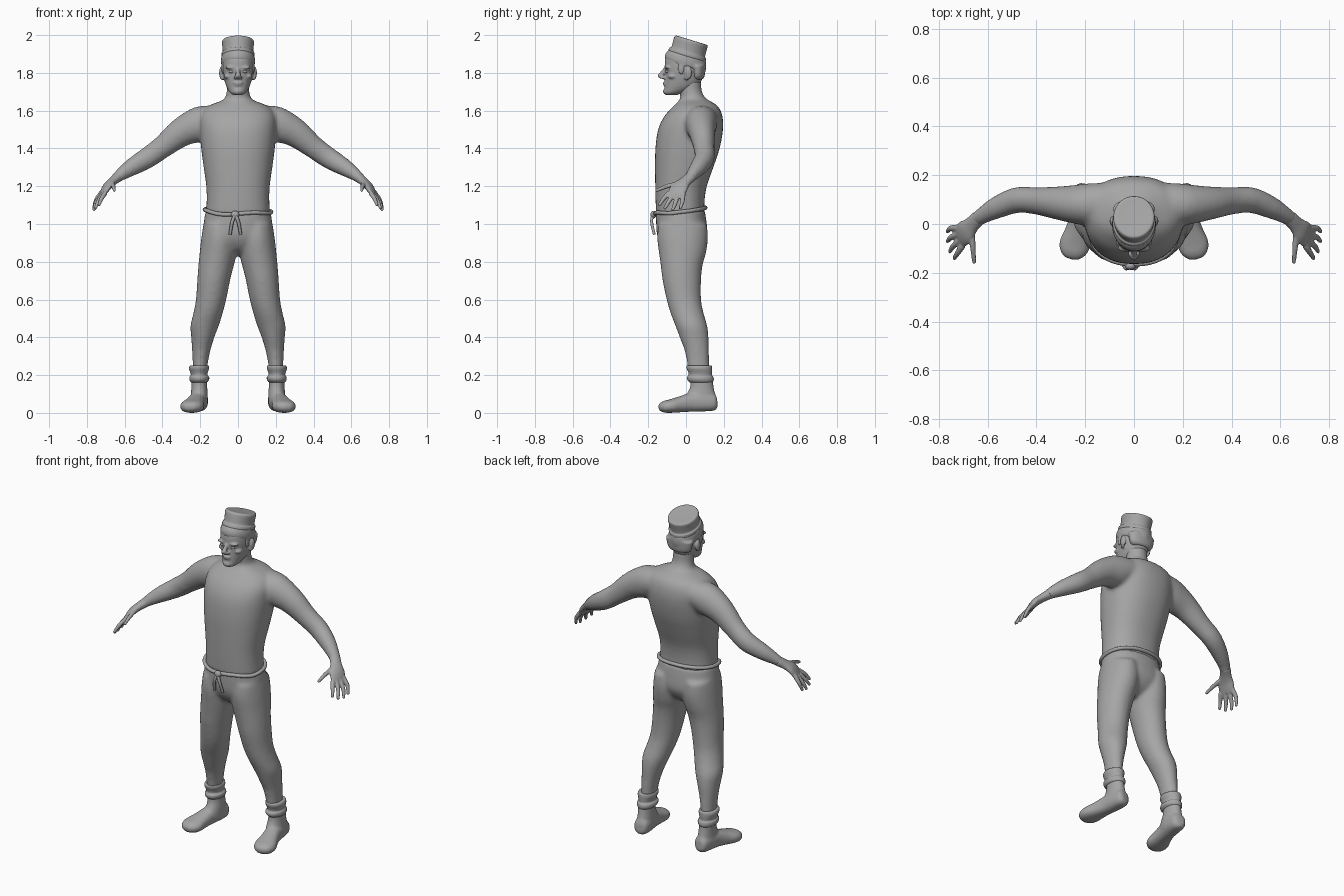
import bpy, bmesh, math
from mathutils import Vector

clay = bpy.data.materials.new("plain grey")
clay.diffuse_color = (0.38, 0.38, 0.38, 1)
X, Y, Z = Vector((1, 0, 0)), Vector((0, 1, 0)), Vector((0, 0, 1))


def spline(rows, steps=4):
    """Smooth rows of numbers with a Catmull-Rom curve."""
    out = []
    for i in range(len(rows) - 1):
        p = [rows[max(0, min(len(rows) - 1, i + k))] for k in (-1, 0, 1, 2)]
        for s in range(steps):
            t = s / steps
            out.append([0.5 * (2 * b + (c - a) * t + (2 * a - 5 * b + 4 * c - d) * t * t
                               + (3 * b - a - 3 * c + d) * t ** 3) for a, b, c, d in zip(*p)])
    return out + [list(rows[-1])]


def loft(bm, rows, axes=None, side=None, mirror=1, power=1.0, n=28, steps=4):
    """Skin elliptical sections (x, y, z, radius a, radius b) and cap the ends."""
    rows = spline(rows, steps) if steps > 1 else rows
    pts = [Vector(r[:3]) for r in rows]
    rings = []
    for i, r in enumerate(rows):
        if axes:
            u, v = axes
        else:
            t = (pts[min(i + 1, len(pts) - 1)] - pts[max(i - 1, 0)]).normalized()
            u = (side - t * side.dot(t)).normalized() if side else t.cross(Z).normalized()
            v = u.cross(t)
        ring = []
        for k in range(n):
            c, s = math.cos(2 * math.pi * k / n), math.sin(2 * math.pi * k / n)
            c, s = (math.copysign(abs(q) ** power, q) for q in (c, s))
            p = pts[i] + u * c * r[3] + v * s * r[4]
            ring.append(bm.verts.new((p.x * mirror, p.y, p.z)))
        rings.append(ring)
    for a, b in zip(rings, rings[1:]):
        for k in range(n):
            bm.faces.new((a[k], a[(k + 1) % n], b[(k + 1) % n], b[k]))
    bm.faces.new(rings[0])
    bm.faces.new(rings[-1])


def upright(bm, rows, **kw):
    """Loft of level sections: z, x min, x max, y min, y max."""
    loft(bm, [((a + b) / 2, (c + d) / 2, z, (b - a) / 2, (d - c) / 2)
              for z, a, b, c, d in rows], axes=(X, Y), **kw)


def blob(bm, loc, size, mirror=1):
    new = bmesh.ops.create_uvsphere(bm, u_segments=20, v_segments=12, radius=1)["verts"]
    for v in new:
        v.co = Vector([c * s + l for c, s, l in zip(v.co, size, loc)])
        v.co.x *= mirror


def finish(bm, name, voxel=0, smooth=0, angle=50):
    bmesh.ops.recalc_face_normals(bm, faces=bm.faces)
    me = bpy.data.meshes.new(name)
    bm.to_mesh(me)
    bm.free()
    me.materials.append(clay)
    ob = bpy.data.objects.new(name, me)
    bpy.context.collection.objects.link(ob)
    bpy.ops.object.select_all(action="DESELECT")
    ob.select_set(True)
    bpy.context.view_layer.objects.active = ob
    if voxel:
        m = ob.modifiers.new("merge", "REMESH")
        m.mode, m.voxel_size, m.use_smooth_shade = "VOXEL", voxel, True
        m = ob.modifiers.new("soften", "SMOOTH")
        m.factor, m.iterations = 0.5, smooth
        for p in me.polygons:
            p.use_smooth = True
    else:
        bpy.ops.object.shade_smooth_by_angle(angle=math.radians(angle))
    return ob


# Torso, neck and sleeves
bm = bmesh.new()
upright(bm, [(1.05, -.17, .17, -.158, .098), (1.12, -.166, .166, -.161, .098),
             (1.2, -.168, .168, -.163, .11), (1.3, -.182, .182, -.164, .145),
             (1.4, -.195, .195, -.162, .178), (1.5, -.203, .203, -.148, .196),
             (1.57, -.2, .2, -.115, .193), (1.62, -.165, .165, -.07, .172),
             (1.65, -.095, .095, -.04, .13), (1.665, -.06, .06, -.03, .1)], power=.88, n=40)
loft(bm, [(0, .06, 1.6, .1, .085), (0, .045, 1.65, .076, .07), (0, .025, 1.7, .06, .06),
          (0, .02, 1.77, .06, .06)], axes=(X, Y))
for s in (1, -1):
    loft(bm, [(.12, .09, 1.555, .08, .075), (.2, .08, 1.53, .085, .093), (.3, .085, 1.485, .07, .077),
              (.4, .095, 1.407, .056, .06), (.48, .098, 1.35, .053, .056), (.56, .068, 1.302, .046, .047),
              (.62, .035, 1.262, .035, .034), (.655, .01, 1.232, .03, .024)], mirror=s)
finish(bm, "torso_and_arms", .011, 8)

# Hands with four fingers and a thumb
bm = bmesh.new()
spread = Vector((.25, .97, 0))
tips = [((.724, -.016, 1.165), (.752, -.018, 1.125), (.764, -.03, 1.085)),
        ((.72, -.042, 1.16), (.75, -.055, 1.115), (.763, -.07, 1.077)),
        ((.712, -.067, 1.16), (.74, -.09, 1.12), (.754, -.112, 1.084)),
        ((.702, -.088, 1.165), (.722, -.118, 1.135), (.736, -.14, 1.102)),
        ((.665, -.035, 1.215), (.66, -.1, 1.2), (.655, -.155, 1.178))]
for s in (1, -1):
    loft(bm, [(.635, .027, 1.25, .031, .028), (.665, -.003, 1.225, .034, .023),
              (.69, -.03, 1.2, .047, .021), (.709, -.048, 1.17, .048, .016),
              (.718, -.054, 1.152, .04, .01)], side=spread, mirror=s)
    for a, b, c in tips:
        loft(bm, [(*a, .014, .013), (*b, .012, .0115), (*c, .009, .008)], side=spread, mirror=s, n=12)
        blob(bm, c, (.009, .009, .009), s)
finish(bm, "hands", .005, 3)

# Trousers
bm = bmesh.new()
upright(bm, [(1.075, -.171, .171, -.158, .099), (1.0, -.182, .182, -.158, .11),
             (.93, -.185, .185, -.15, .112), (.87, -.12, .12, -.115, .08),
             (.835, -.05, .05, -.06, .03)], power=.9, n=40)
for s in (1, -1):
    upright(bm, [(1.0, .02, .183, -.145, .11), (.93, .0, .194, -.153, .117), (.85, .006, .203, -.144, .107),
                 (.78, .022, .21, -.134, .088), (.7, .042, .216, -.124, .08), (.6, .062, .223, -.103, .08),
                 (.53, .08, .236, -.083, .093), (.46, .102, .252, -.056, .113), (.4, .125, .248, -.034, .12),
                 (.33, .146, .243, -.008, .121), (.26, .16, .24, .006, .122), (.22, .162, .24, .01, .125)],
            mirror=s)
finish(bm, "trousers", .011, 7)

# Rolled ankle cuffs
bm = bmesh.new()
for s in (1, -1):
    upright(bm, [(.25, .165, .24, .02, .12), (.25, .156, .254, .005, .135), (.235, .153, .259, .004, .138),
                 (.215, .16, .253, .012, .138), (.2, .162, .25, .014, .138), (.19, .153, .257, .006, .145),
                 (.175, .153, .257, .007, .147), (.163, .162, .25, .018, .142), (.16, .17, .24, .03, .13)],
            mirror=s)
finish(bm, "ankle_cuffs")

# Boots
bm = bmesh.new()
toe_out = Vector((.97, .2, 0))
for s in (1, -1):
    upright(bm, [(.2, .165, .248, .022, .14), (.14, .163, .247, .022, .146), (.09, .16, .25, .0, .157),
                 (.05, .16, .252, -.01, .162)], mirror=s)
    loft(bm, [(.2, .164, .055, .02, .025), (.202, .15, .055, .04, .044), (.206, .1, .06, .047, .052),
              (.217, .03, .056, .046, .05), (.23, -.03, .045, .053, .042), (.242, -.08, .036, .063, .036),
              (.248, -.115, .032, .055, .031), (.251, -.138, .029, .034, .02), (.252, -.145, .028, .012, .008)],
         side=toe_out, mirror=s, power=.85)
finish(bm, "boots", .008, 4)

# Rope belt, following the waist and dipping to the knot
bm = bmesh.new()
N, M = 72, 10
grid = []
for i in range(N):
    a = 2 * math.pi * i / N
    c, s = math.cos(a), math.sin(a)
    centre = Vector((.176 * math.copysign(abs(c) ** .9, c), -.03 + .133 * math.copysign(abs(s) ** .9, s),
                     1.07 + .016 * s - .006 * c - .008 * math.cos(3 * a) * max(0, -s)))
    out = Vector((c, s, 0))
    grid.append([bm.verts.new(centre + .011 * (out * math.cos(t) + Z * math.sin(t)))
                 for t in (2 * math.pi * k / M for k in range(M))])
for i in range(N):
    for k in range(M):
        a, b = grid[i], grid[(i + 1) % N]
        bm.faces.new((a[k], b[k], b[(k + 1) % M], a[(k + 1) % M]))
finish(bm, "rope_belt")

# Knot with two hanging ends
bm = bmesh.new()
blob(bm, (-.015, -.172, 1.05), (.022, .016, .02))
for x in (-.042, .014):
    loft(bm, [(-.015, -.176, 1.05, .009, .008), (x * .6 - .006, -.182, 1.01, .009, .008),
              (x, -.168, .945, .008, .008)], side=X, n=10)
finish(bm, "belt_knot")

# Head with brow, nose, lips, chin and ears
bm = bmesh.new()
upright(bm, [(1.683, -.024, .024, -.108, -.05), (1.695, -.042, .042, -.117, -.01),
             (1.72, -.058, .058, -.114, .045), (1.75, -.069, .069, -.113, .078),
             (1.79, -.078, .078, -.111, .09), (1.83, -.083, .083, -.113, .096),
             (1.88, -.082, .082, -.108, .096), (1.92, -.07, .07, -.08, .085)], power=.92, n=36)
loft(bm, [(0, -.108, 1.825, .01, .012), (0, -.122, 1.805, .011, .014),
          (0, -.134, 1.787, .015, .016), (0, -.122, 1.769, .018, .012)], axes=(X, Y), n=16)
blob(bm, (0, -.14, 1.783), (.011, .009, .01))
blob(bm, (0, -.112, 1.747), (.026, .011, .006))
blob(bm, (0, -.11, 1.736), (.022, .011, .006))
blob(bm, (0, -.108, 1.702), (.024, .014, .016))
for s in (1, -1):
    blob(bm, (.038, -.098, 1.828), (.03, .017, .008), s)
    blob(bm, (.055, -.07, 1.782), (.02, .026, .014), s)
    blob(bm, (.015, -.122, 1.775), (.009, .012, .008), s)
    blob(bm, (.089, .012, 1.8), (.011, .02, .034), s)
    blob(bm, (.084, .002, 1.775), (.009, .012, .016), s)
finish(bm, "head", .0055, 3)

# Eyes
bm = bmesh.new()
for s in (1, -1):
    blob(bm, (.034, -.1, 1.807), (.014, .009, .008), s)
finish(bm, "eyes")

# Hair, sloping down towards the nape, with a sideburn before each ear
tilt = math.radians(-17)
slope = (X, Vector((0, math.cos(tilt), math.sin(tilt))))
bm = bmesh.new()
loft(bm, [(0, .0, 1.835, .079, .1), (0, -.004, 1.838, .087, .111), (0, -.002, 1.86, .09, .114),
          (0, .004, 1.885, .088, .107), (0, .01, 1.9, .08, .095)], axes=slope, n=40)
upright(bm, [(1.765, -.055, .055, .03, .088), (1.785, -.076, .076, .025, .099),
             (1.84, -.087, .087, .02, .104)], n=36)
for s in (1, -1):
    blob(bm, (.079, -.025, 1.825), (.009, .018, .035), s)
finish(bm, "hair", .006, 4)

# Brimless cap tilted backwards
bm = bmesh.new()
loft(bm, [(0, .003, 1.882, .083, .1), (0, .006, 1.892, .088, .103), (0, .01, 1.905, .087, .1),
          (0, .012, 1.912, .081, .093), (0, .018, 1.935, .082, .092), (0, .025, 1.96, .085, .092),
          (0, .028, 1.968, .083, .09), (0, .03, 1.973, .076, .083), (0, .031, 1.972, .05, .055)],
     axes=slope, n=40)
finish(bm, "cap")
